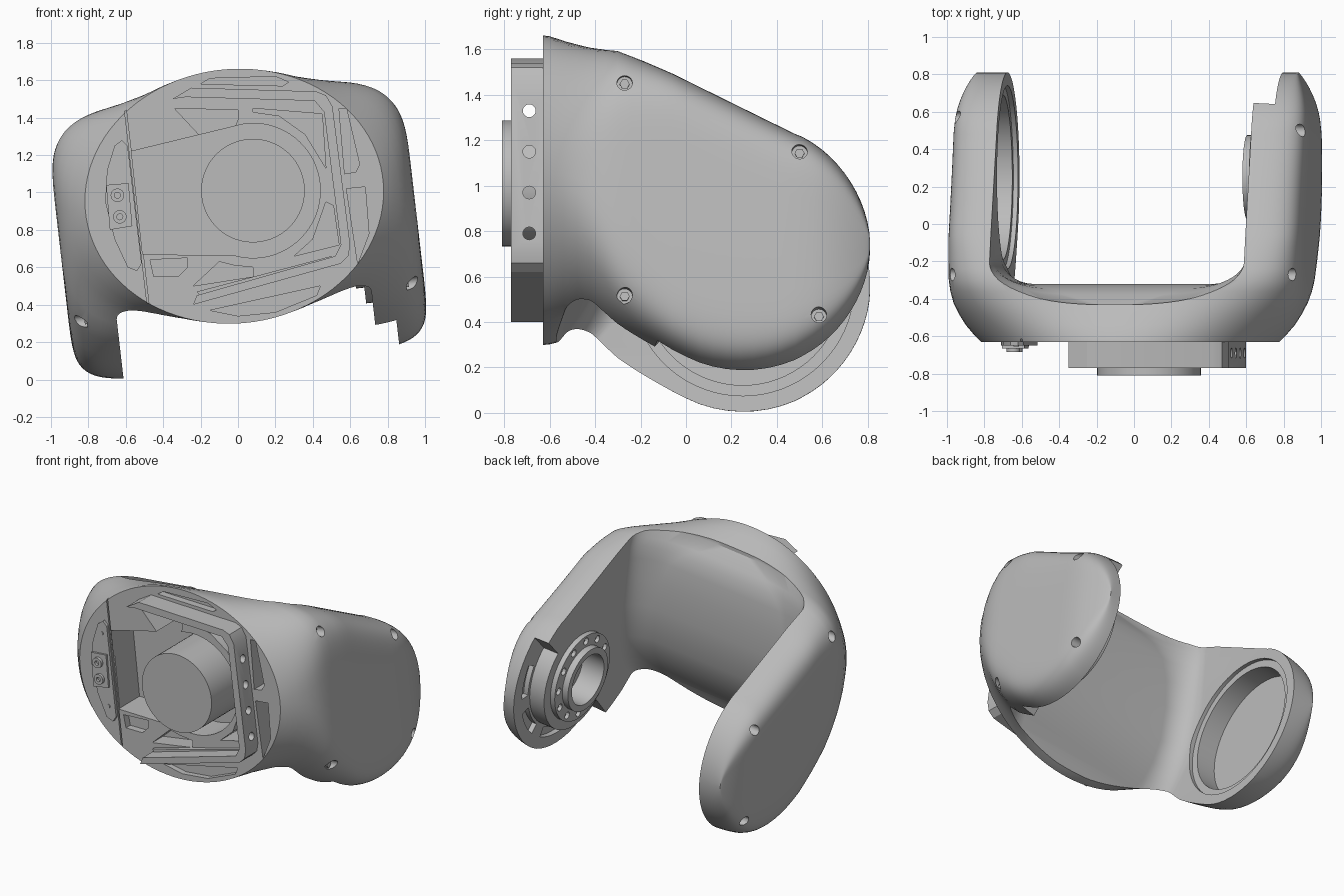
import bpy, bmesh
from math import sin, cos, pi, radians, sqrt
from mathutils import Matrix, Vector

if "Cube" in bpy.data.objects:
    bpy.data.objects.remove(bpy.data.objects["Cube"], do_unlink=True)

grey = bpy.data.materials.new("cast grey")
grey.use_nodes = True
colour = (0.5, 0.5, 0.5, 1)
grey.diffuse_color = colour
grey.node_tree.nodes["Principled BSDF"].inputs["Base Color"].default_value = colour

# The whole yoke leans slightly about the front axis
LEAN = Matrix.Translation((-0.02, 0, 0.98)) @ Matrix.Rotation(-0.115, 4, 'Y')
JOINT = (0.25, -0.34)
END_RADIUS = 0.568


def loft(name, rings):
    """Skin a closed solid over rings of equal length."""
    bm = bmesh.new()
    loops = [[bm.verts.new(p) for p in ring] for ring in rings]
    for a, b in zip(loops, loops[1:]):
        for i in range(len(a)):
            j = (i + 1) % len(a)
            bm.faces.new((a[i], a[j], b[j], b[i]))
    bm.faces.new(loops[0])
    bm.faces.new(loops[-1])
    bmesh.ops.recalc_face_normals(bm, faces=bm.faces)
    mesh = bpy.data.meshes.new(name)
    bm.to_mesh(mesh)
    bm.free()
    mesh.materials.append(grey)
    obj = bpy.data.objects.new(name, mesh)
    bpy.context.collection.objects.link(obj)
    return obj


def front_prism(name, pts, y0, y1):
    return loft(name, [[(x, y, z) for x, z in pts] for y in (y0, y1)])


def side_prism(name, pts, u0, u1):
    return loft(name, [[LEAN @ Vector((u, y, w)) for y, w in pts] for u in (u0, u1)])


def arc(cx, cy, rx, ry, start, end, n=40):
    angles = [radians(start + (end - start) * i / n) for i in range(n + 1)]
    return [(cx + rx * cos(t), cy + ry * sin(t)) for t in angles]


def circle(cx, cy, r, n=48):
    return arc(cx, cy, r, r, 0, 360, n)[:-1]


def cut(obj, cutter):
    cutter.hide_render = True
    mod = obj.modifiers.new("cut", 'BOOLEAN')
    mod.operation = 'DIFFERENCE'
    mod.solver = 'EXACT'
    mod.object = cutter
    bpy.context.view_layer.objects.active = obj
    bpy.ops.object.modifier_apply(modifier=mod.name)
    bpy.data.objects.remove(cutter, do_unlink=True)


# Outer shell: ellipse at the front flowing into squarer arm sections
# (depth, half width, top, bottom, squareness)
sections = [(-.63, .80, .68, -.68, 2), (-.6, .83, .675, -.675, 2.05),
            (-.54, .88, .65, -.655, 2.25), (-.48, .915, .625, -.64, 2.6),
            (-.42, .94, .6, -.64, 3.1), (-.36, .952, .58, -.665, 3.8)]
# straight tapering arms
for i in range(14):
    y = -.3 + .06 * i
    bottom = -.849 - .5 * y
    if y > 0:
        bottom = JOINT[1] - sqrt(END_RADIUS ** 2 - (y - JOINT[0]) ** 2)
    sections.append((y, .957, .415 - .5 * y, bottom, min(7.5, 4.6 + .7 * i)))
# rounded ends
for deg in range(28, 90, 5):
    t = radians(deg)
    y = JOINT[0] + (END_RADIUS - .007) * sin(t)
    h = END_RADIUS * cos(t)
    sections.append((y, .955 - .09 * ((y - .5) / .31) ** 2, JOINT[1] + h, JOINT[1] - h, 7.5))


def power(v, n):
    return (1 if v >= 0 else -1) * abs(v) ** (2 / n)


rings = []
for y, a, top, bottom, n in sections:
    mid, h = (top + bottom) / 2, (top - bottom) / 2
    rings.append([LEAN @ Vector((a * power(cos(t), n), y, mid + h * power(sin(t), n)))
                  for t in (2 * pi * (i + .5) / 96 for i in range(96))])
yoke = loft("yoke_body", rings)

# Space between the arms, with rounded corners and a sloping upper lip
# (height, wall depth, corner width, corner depth)
rings = []
for w, y, rx, ry in [(-1.3, -.57, .2, .14), (-.66, -.57, .2, .14), (-.58, -.53, .2, .15),
                     (-.5, -.47, .18, .16), (-.4, -.41, .17, .17), (-.25, -.35, .17, .17),
                     (0, -.32, .18, .16), (.2, -.32, .2, .15), (.35, -.328, .24, .15),
                     (.44, -.345, .32, .16), (.5, -.375, .42, .17), (.58, -.43, .6, .2),
                     (1.3, -.45, .62, .2)]:
    plan = [(-.7, 1.2)] + arc(-.7 + rx, y + ry, rx, ry, 180, 270, 14)
    plan += arc(.67 - rx, y + ry, rx, ry, 270, 360, 14) + [(.67, 1.2)]
    rings.append([LEAN @ Vector((u, v, w)) for u, v in plan])
cut(yoke, loft("gap_cutter", rings))

# Stepped ledge around the round end of the left arm
ledge = arc(*JOINT, .38, .38, 45, -132) + arc(*JOINT, .9, .9, -132, 45)
cut(yoke, side_prism("ledge_cutter", ledge, .4, .785))

# Shallow slots in the ledge
for start in (-95, -50, -5):
    slot = arc(*JOINT, .4, .4, start, start + 30, 10) + arc(*JOINT, .47, .47, start + 30, start, 10)
    cut(yoke, side_prism("slot_cutter", slot, .7, .82))

# Bearing seat in the right arm
cut(yoke, side_prism("seat_cutter", circle(*JOINT, .49, 72), -.5, -.725))
cut(yoke, side_prism("bore_cutter", circle(*JOINT, .44, 72), -.5, -.87))

# Output flange on the left arm
cut(yoke, side_prism("bore_cutter", circle(*JOINT, .18), .4, .76))
flange = side_prism("flange", circle(*JOINT, .31), .635, .7)
tube = side_prism("flange_tube", circle(*JOINT, .225), .59, .69)
for part in (flange, tube):
    cut(part, side_prism("bore_cutter", circle(*JOINT, .18), .4, .8))
for y, w in circle(*JOINT, .268, 12):
    cut(flange, side_prism("bolt_cutter", circle(y, w, .026, 12), .5, .66))

# Cover screws on both outer faces
lower_screws = [(-.27, -.57), (.585, -.66)]
for side, label, upper in ((1, "left", [(-.27, .37), (.5, .064)]),
                           (-1, "right", [(-.27, .37), (.57, .01)])):
    for i, (y, w) in enumerate(upper + lower_screws):
        cut(yoke, side_prism("screw_cutter", circle(y, w, .034, 20), side * .86, side * 1.1))
        side_prism(f"{label}_screw_{i + 1}", circle(y, w, .022, 6), side * .84, side * .872)

# Hub cavity and ribbed pockets in the front face, each with its floor depth
HUB = (.08, 1.01)
hub_cavity = arc(*HUB, .36, .36, 97, -105) + [(-.51, .67), (-.57, 1.22)]
cut(yoke, front_prism("hub_cutter", hub_cavity, -.9, -.39))
pockets = [
    (-.43, [(-.34, 1.45), (0, 1.44), (0, 1.39), (-.02, 1.34), (-.2, 1.3)]),
    (-.43, [(.08, 1.45), (.45, 1.42), (.47, 1.13), (.36, 1.31), (.22, 1.41), (.08, 1.43)]),
    (-.42, [(.47, .95), (.51, .93), (.54, .72), (.3, .66), (.4, .75)]),
    (-.51, [(-.24, .5), (.08, .55), (.08, .6), (-.02, .61), (-.1, .63)]),
    (-.48, [(.54, 1.45), (.58, 1.45), (.65, 1.15), (.63, 1.11), (.57, 1.1)]),
    (-.48, [(.58, 1.02), (.68, 1.03), (.7, .78), (.64, .62)]),
    (-.58, [(-.47, .64), (-.27, .65), (-.27, .6), (-.32, .55), (-.45, .55)]),
    (-.58, [(-.2, 1.58), (-.15, 1.61), (.2, 1.62), (.27, 1.59), (.24, 1.57)]),
    (-.59, [(-.15, .37), (0, .34), (.2, .36), (.42, .45), (.44, .5)])]
for floor, pts in pockets:
    cut(yoke, front_prism("pocket_cutter", pts, -.9, floor))
seam = [(-.607, 1.44), (-.597, 1.44), (-.477, .41), (-.487, .41)]
cut(yoke, front_prism("seam_cutter", seam, -.9, -.615))

# Central hub
front_prism("hub", circle(*HUB, .277, 72), -.81, -.37)

# C-shaped bracket wall with cable holes in its upright
outer = [(-.35, 1.5), (-.25, 1.56), (.42, 1.54), (.47, 1.52), (.505, 1.46),
         (.6, .72), (.59, .66), (.55, .62), (-.24, .4)]
inner = [(-.22, .45), (.52, .66), (.55, .72), (.46, 1.43), (.41, 1.49), (-.28, 1.51)]
bracket = front_prism("bracket_wall", outer + inner, -.77, -.55)
for z in (1.33, 1.15, .97, .79):
    ring = [[(x, y, w) for y, w in circle(-.69, z, .028, 20)] for x in (.38, .8)]
    cut(bracket, loft("cable_hole_cutter", ring))
lower_rib = [(-.22, .47), (-.2, .44), (.5, .62), (.5, .66)]
front_prism("lower_rib", lower_rib, -.66, -.55)

# Connector plate with its two plugs
plate = [(-.62, 1.28), (-.59, 1.25), (-.515, .62), (-.54, .58), (-.59, .6),
         (-.66, .75), (-.71, .95), (-.7, 1.12), (-.66, 1.25)]
front_prism("connector_plate", plate, -.65, -.6)
block = [(-.705, 1.04), (-.585, 1.05), (-.565, .82), (-.685, .8)]
front_prism("connector_block", block, -.665, -.62)
for i, (x, z) in enumerate([(-.645, .985), (-.632, .87)]):
    plug = front_prism(f"plug_{i + 1}", circle(x, z, .036, 24), -.685, -.64)
    cut(plug, front_prism("plug_cutter", circle(x, z, .016, 16), -.8, -.66))
for i, (x, z) in enumerate([(-.63, 1.19), (-.575, .68)]):
    front_prism(f"plate_screw_{i + 1}", circle(x, z, .014, 16), -.656, -.62)

# Smooth curved surfaces, keep machined edges crisp
bpy.ops.object.select_all(action='DESELECT')
for obj in bpy.context.collection.objects:
    if obj.type == 'MESH':
        obj.select_set(True)
bpy.context.view_layer.objects.active = yoke
bpy.ops.object.shade_smooth_by_angle(angle=radians(28))
